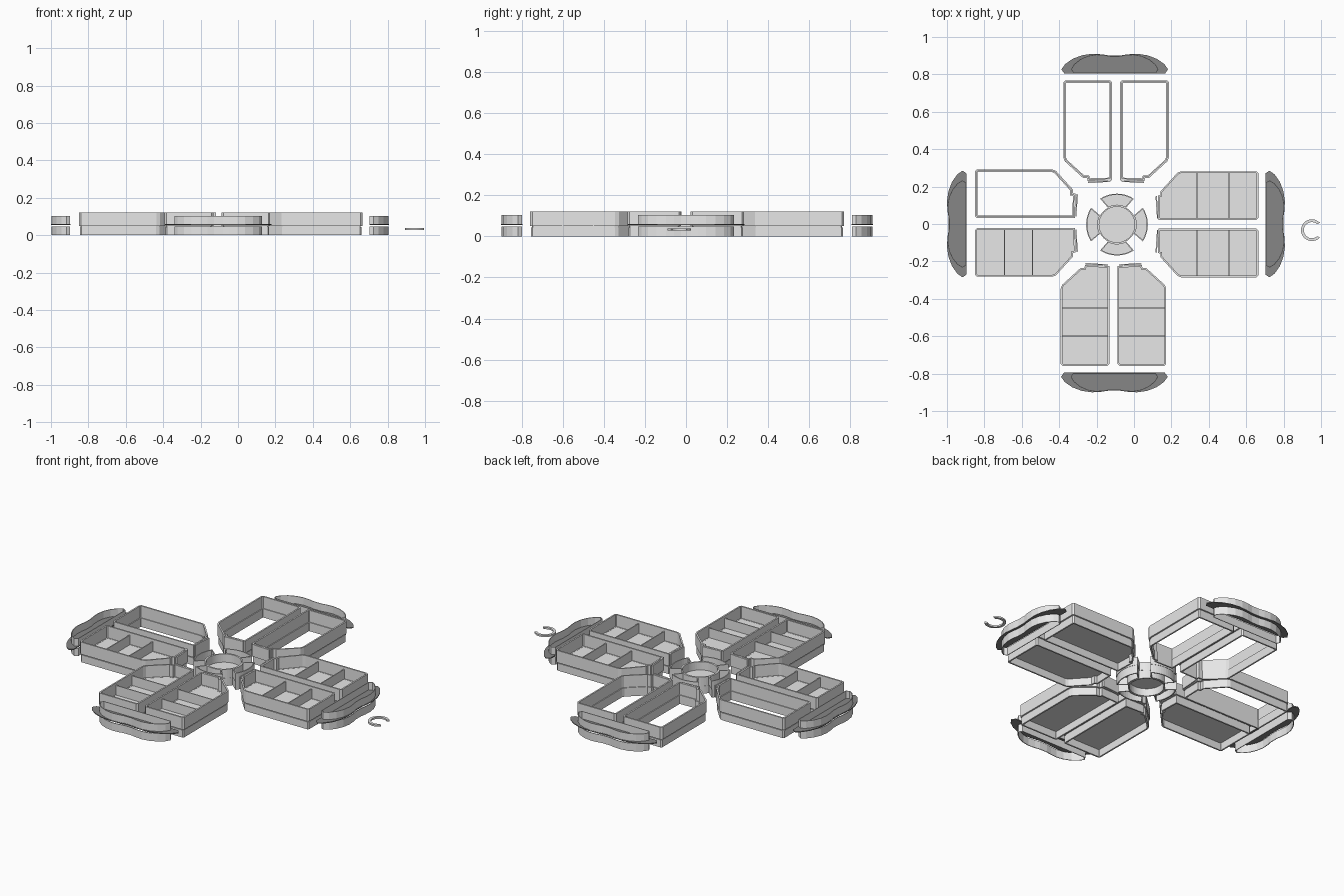
import bpy, bmesh, math
from mathutils import Vector

if "Cube" in bpy.data.objects:
    bpy.data.objects.remove(bpy.data.objects["Cube"])


def material(name, v):
    m = bpy.data.materials.new(name)
    m.diffuse_color = (v, v, v, 1)
    m.use_nodes = True
    m.node_tree.nodes["Principled BSDF"].inputs["Base Color"].default_value = m.diffuse_color
    return m


LIGHT = material("light grey", 0.8)
DARK = material("dark grey", 0.24)


def inset(pts, d):
    """Offset a closed counter-clockwise outline inward by d."""
    out, n = [], len(pts)
    for i in range(n):
        a, b, c = (Vector(pts[(i + k) % n]) for k in (-1, 0, 1))
        e, f = (b - a).normalized(), (c - b).normalized()
        n1, n2 = Vector((-e.y, e.x)), Vector((-f.y, f.x))
        out.append(tuple(b + (n1 + n2) * d / (1 + n1.dot(n2))))
    return out


def finish(bm, name, mat=LIGHT):
    bmesh.ops.recalc_face_normals(bm, faces=bm.faces)
    me = bpy.data.meshes.new(name)
    bm.to_mesh(me)
    bm.free()
    me.materials.append(mat)
    ob = bpy.data.objects.new(name, me)
    bpy.context.collection.objects.link(ob)
    return ob


def prism(bm, pts, z0, z1):
    lo = [bm.verts.new((x, y, z0)) for x, y in pts]
    hi = [bm.verts.new((x, y, z1)) for x, y in pts]
    bm.faces.new(lo)
    bm.faces.new(hi)
    for i in range(len(pts)):
        j = (i + 1) % len(pts)
        bm.faces.new((lo[i], lo[j], hi[j], hi[i]))


def wall(bm, pts, d0, d1, z0, z1):
    """Hollow ring of walls between two insets of one outline."""
    a, b = inset(pts, d0), inset(pts, d1)
    loops = [[bm.verts.new((x, y, z)) for x, y in p]
             for p, z in ((a, z0), (a, z1), (b, z1), (b, z0))]
    n = len(pts)
    for k in range(4):
        p, q = loops[k], loops[(k + 1) % 4]
        for i in range(n):
            j = (i + 1) % n
            bm.faces.new((p[i], p[j], q[j], q[i]))


def place(bm, centre, angle, side=1):
    """Turn radial (r, t) coordinates into the model frame."""
    c, s = math.cos(math.radians(angle)), math.sin(math.radians(angle))
    for v in bm.verts:
        r, t = v.co.x, v.co.y * side
        v.co.x, v.co.y = centre[0] + r * c - t * s, centre[1] + r * s + t * c


def arc(r, a0, a1, n):
    return [(r * math.cos(math.radians(a0 + (a1 - a0) * i / n)),
             r * math.sin(math.radians(a0 + (a1 - a0) * i / n))) for i in range(n + 1)]


# Compartment trays: chamfered outlines in pairs around the hub
TRAY = [(0.224, 0.022), (0.748, 0.022), (0.758, 0.032), (0.758, 0.272), (0.748, 0.282),
        (0.345, 0.282), (0.325, 0.274), (0.235, 0.175), (0.235, 0.155), (0.22, 0.152)]
trays = [("right", 0, 1, True, (-0.093, 0), 0.43), ("right", 0, -1, True, (-0.093, -0.003), 0.43),
         ("left", 180, 1, True, (-0.092, 0), 0.45), ("left", 180, -1, False, (-0.092, 0.01), 0),
         ("back", 90, 1, False, (-0.096, 0.01), 0), ("back", 90, -1, False, (-0.096, 0.01), 0),
         ("front", 270, 1, True, (-0.11, 0), 0.45), ("front", 270, -1, True, (-0.11, 0), 0.45)]
for name, ang, side, floor, centre, d1 in trays:
    bm = bmesh.new()
    wall(bm, TRAY, 0.005, 0.014, 0, 0.044)
    wall(bm, TRAY, 0.009, 0.014, 0.044, 0.052)
    wall(bm, TRAY, 0, 0.009, 0.05, 0.122)
    # thin plate at the hub end
    prism(bm, [(0.208, 0.148), (0.216, 0.03), (0.222, 0.03), (0.216, 0.15)], 0.05, 0.122)
    if floor:
        prism(bm, inset(TRAY, 0.010), 0.044, 0.051)
        for r in (d1, 0.6):
            prism(bm, [(r - .003, .029), (r + .003, .029), (r + .003, .275), (r - .003, .275)],
                  0.048, 0.108)
    place(bm, centre, ang, side)
    finish(bm, name + ("_tray" if floor else "_open_frame"))

# Double-lobed bumpers: shells above and below a wide dark flange
half = [(0.80, 0.27), (0.822, 0.285), (0.85, 0.265), (0.878, 0.225), (0.897, 0.175),
        (0.905, 0.12), (0.902, 0.07), (0.896, 0.03)]
FLANGE = [(r, -t) for r, t in half] + half[::-1]
CORE = [(0.802 + (r - 0.80) * 0.95, t * 0.82) for r, t in FLANGE]
for name, ang, centre in (("right", 0, (-0.098, 0)), ("back", 90, (-0.103, 0.005)),
                          ("left", 180, (-0.095, 0)), ("front", 270, (-0.105, 0.005))):
    bm = bmesh.new()
    wall(bm, CORE, 0, 0.004, 0, 0.047)
    wall(bm, CORE, 0, 0.004, 0.058, 0.104)
    place(bm, centre, ang)
    finish(bm, name + "_bumper_shell")
    bm = bmesh.new()
    prism(bm, FLANGE, 0.055, 0.06)
    place(bm, centre, ang)
    finish(bm, name + "_bumper_flange", DARK)

# Hub: cup with four surrounding petals
HUB = (-0.091, -0.003)
circle = arc(0.102, 0, 360, 48)[:-1]
bm = bmesh.new()
prism(bm, inset(circle, 0.003), 0.044, 0.051)
wall(bm, circle, 0.002, 0.009, 0, 0.046)
wall(bm, circle, 0, 0.007, 0.05, 0.1)
place(bm, HUB, 0)
finish(bm, "hub_cup")
PETAL = arc(0.165, -33, 33, 12) + arc(0.1, 28, -28, 10)
for k in range(4):
    bm = bmesh.new()
    prism(bm, inset(PETAL, 0.002), 0.044, 0.051)
    wall(bm, PETAL, 0.002, 0.008, 0, 0.046)
    wall(bm, PETAL, 0, 0.006, 0.05, 0.1)
    place(bm, HUB, 90 * k)
    finish(bm, "hub_petal")

# Retaining clip: open ring
bm = bmesh.new()
prism(bm, arc(0.058, 42, 318, 36) + [(0.032, -0.034)] + arc(0.043, 310, 50, 36)
      + [(0.032, 0.034)], 0.028, 0.038)
place(bm, (0.951, -0.033), 0)
finish(bm, "retaining_clip")
